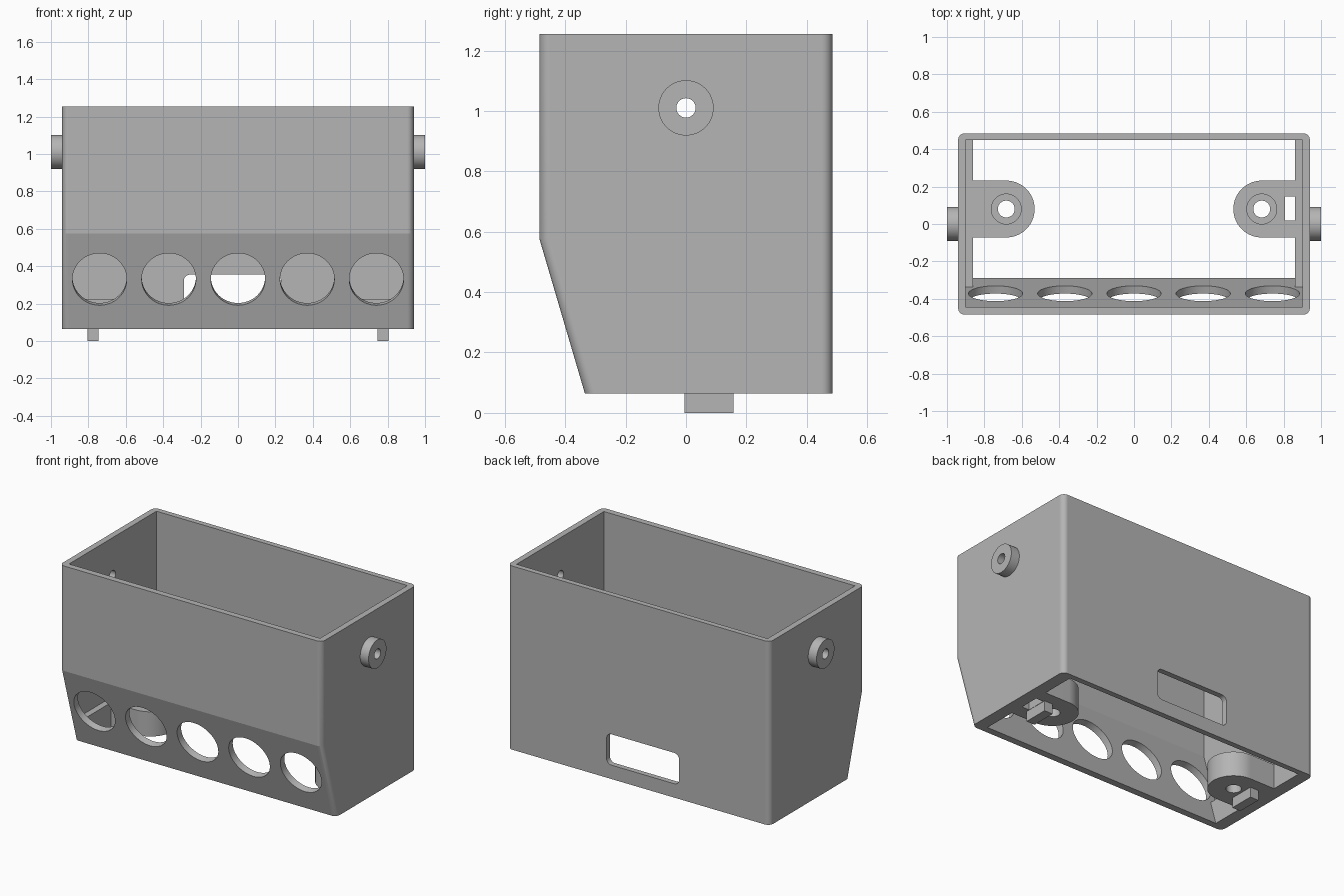
import bpy, bmesh
from math import pi, sin, cos, atan2, radians
from mathutils import Matrix, Vector

if "Cube" in bpy.data.objects:
    bpy.data.objects.remove(bpy.data.objects["Cube"], do_unlink=True)

grey = bpy.data.materials.new("plain_grey")
grey.use_nodes = True
colour = (0.46, 0.46, 0.46, 1)
grey.diffuse_color = colour
grey.node_tree.nodes["Principled BSDF"].inputs["Base Color"].default_value = colour

# Main sizes
W, D = 0.94, 0.485            # half width, half depth of the bin
BASE, KINK, TOP = 0.065, 0.575, 1.255
FOOT_Y = -0.335               # front edge at the bottom
LEDGE = 0.225                 # top of the thick lower band
slope = (FOOT_Y + D) / (KINK - BASE)


def to_object(name, bm):
    bmesh.ops.recalc_face_normals(bm, faces=bm.faces)
    mesh = bpy.data.meshes.new(name)
    bm.to_mesh(mesh)
    bm.free()
    mesh.materials.append(grey)
    obj = bpy.data.objects.new(name, mesh)
    bpy.context.collection.objects.link(obj)
    return obj


def prism(name, points, axis, lo, hi, rounding=0, pick=None):
    """Extrude a profile along an axis; round the edges chosen by pick."""
    place = {"x": lambda p, t: (t, p[0], p[1]),
             "y": lambda p, t: (p[0], t, p[1]),
             "z": lambda p, t: (p[0], p[1], t)}[axis]
    bm = bmesh.new()
    face = bm.faces.new([bm.verts.new(place(p, lo)) for p in points])
    ext = bmesh.ops.extrude_face_region(bm, geom=[face])["geom"]
    shift = Vector(place((0, 0), hi - lo))
    bmesh.ops.translate(bm, vec=shift, verts=[v for v in ext if isinstance(v, bmesh.types.BMVert)])
    if rounding:
        bmesh.ops.recalc_face_normals(bm, faces=bm.faces)
        bmesh.ops.bevel(bm, geom=[e for e in bm.edges if pick(e)], offset=rounding,
                        segments=8, profile=0.5, affect="EDGES")
    return to_object(name, bm)


def cylinder(name, radius, depth, centre, rotation=Matrix()):
    bm = bmesh.new()
    bmesh.ops.create_cone(bm, cap_ends=True, segments=56, radius1=radius, radius2=radius,
                          depth=depth, matrix=Matrix.Translation(centre) @ rotation)
    return to_object(name, bm)


def box(a, b, c, d):
    return [(a, c), (b, c), (b, d), (a, d)]


def cut(obj, cutters):
    for c in cutters:
        mod = obj.modifiers.new("cut", "BOOLEAN")
        mod.object, mod.operation, mod.solver = c, "DIFFERENCE", "EXACT"
    bpy.context.view_layer.update()
    graph = bpy.context.evaluated_depsgraph_get()
    mesh = bpy.data.meshes.new_from_object(obj.evaluated_get(graph))
    obj.modifiers.clear()
    obj.data = mesh
    for c in cutters:
        bpy.data.objects.remove(c, do_unlink=True)


def inner_profile(bottom):
    """Cavity outline (y, z) starting at a given height."""
    foot, front = FOOT_Y + 0.045, -D + 0.04
    kink = BASE + (foot - front) / slope
    return [(foot - slope * (bottom - BASE), bottom), (0.45, bottom),
            (0.45, TOP + 0.1), (front, TOP + 0.1), (front, kink)]


def upright(edge):
    a, b = (v.co for v in edge.verts)
    return abs(a.x - b.x) < 0.001 and abs(a.z - b.z) > 0.1


# Bin shell with sloped lower front and rounded corners
shell = prism("bin_shell", [(FOOT_Y, BASE), (D, BASE), (D, TOP), (-D, TOP), (-D, KINK)],
              "x", -W, W, 0.035, upright)
turn_x = Matrix.Rotation(pi / 2, 4, "Y")
tilt = Matrix.Rotation(pi / 2 + atan2(slope, 1), 4, "X")
cutters = [
    prism("upper_cavity", inner_profile(LEDGE), "x", -0.9, 0.9),
    prism("lower_cavity", inner_profile(BASE - 0.1), "x", -0.86, 0.86),
    prism("back_window", box(-0.29, 0.23, 0.155, 0.355), "y", 0.4, 0.55, 0.035,
          lambda e: abs(e.verts[0].co.y - e.verts[1].co.y) > 0.01),
    cylinder("axle_bore", 0.032, 2.2, (0, 0, 1.01), turn_x),
]
# Row of five round openings, square to the slope
hole_z = 0.33
hole_y = FOOT_Y - slope * (hole_z - BASE)
for i in range(-2, 3):
    cutters.append(cylinder("front_hole", 0.145, 0.14, (i * 0.37, hole_y, hole_z), tilt))
cut(shell, cutters)
parts = [shell]

# Side pivots, screw bosses and foot pegs on both sides
BX, BY, R = 0.683, 0.08, 0.152
for side, s in (("left", 1), ("right", -1)):
    pivot = cylinder(side + "_pivot", 0.0915, 0.06, (s * 0.97, 0, 1.01), turn_x)
    cut(pivot, [cylinder("pivot_bore", 0.032, 0.2, (s * 0.97, 0, 1.01), turn_x)])

    arc = [(s * (BX - R * cos(a)), BY + R * sin(a))
           for a in (pi * k / 28 - pi / 2 for k in range(29))]
    boss = prism(side + "_screw_boss", arc + [(s * 0.86, BY + R), (s * 0.86, BY - R)],
                 "z", BASE, LEDGE)
    boss_cuts = [cylinder("screw_hole", 0.045, 0.6, (s * BX, BY, 0.15)),
                 cylinder("screw_recess", 0.08, 0.2, (s * BX, BY, LEDGE + 0.02))]
    if s > 0:
        boss_cuts.append(prism("cable_notch", box(0.807, 0.9, 0.02, 0.147), "z", 0, 0.4))
    cut(boss, boss_cuts)

    x0, x1 = sorted((s * 0.745, s * 0.805))
    peg = prism(side + "_foot_peg", box(x0, x1, -0.005, 0.157), "z", 0, BASE)
    parts += [pivot, boss, peg]

# Smooth curved walls, keep creases sharp
for obj in parts:
    bpy.ops.object.select_all(action="DESELECT")
    obj.select_set(True)
    bpy.context.view_layer.objects.active = obj
    bpy.ops.object.shade_smooth_by_angle(angle=radians(14))
    weighted = obj.modifiers.new("even_normals", "WEIGHTED_NORMAL")
    weighted.keep_sharp = True
